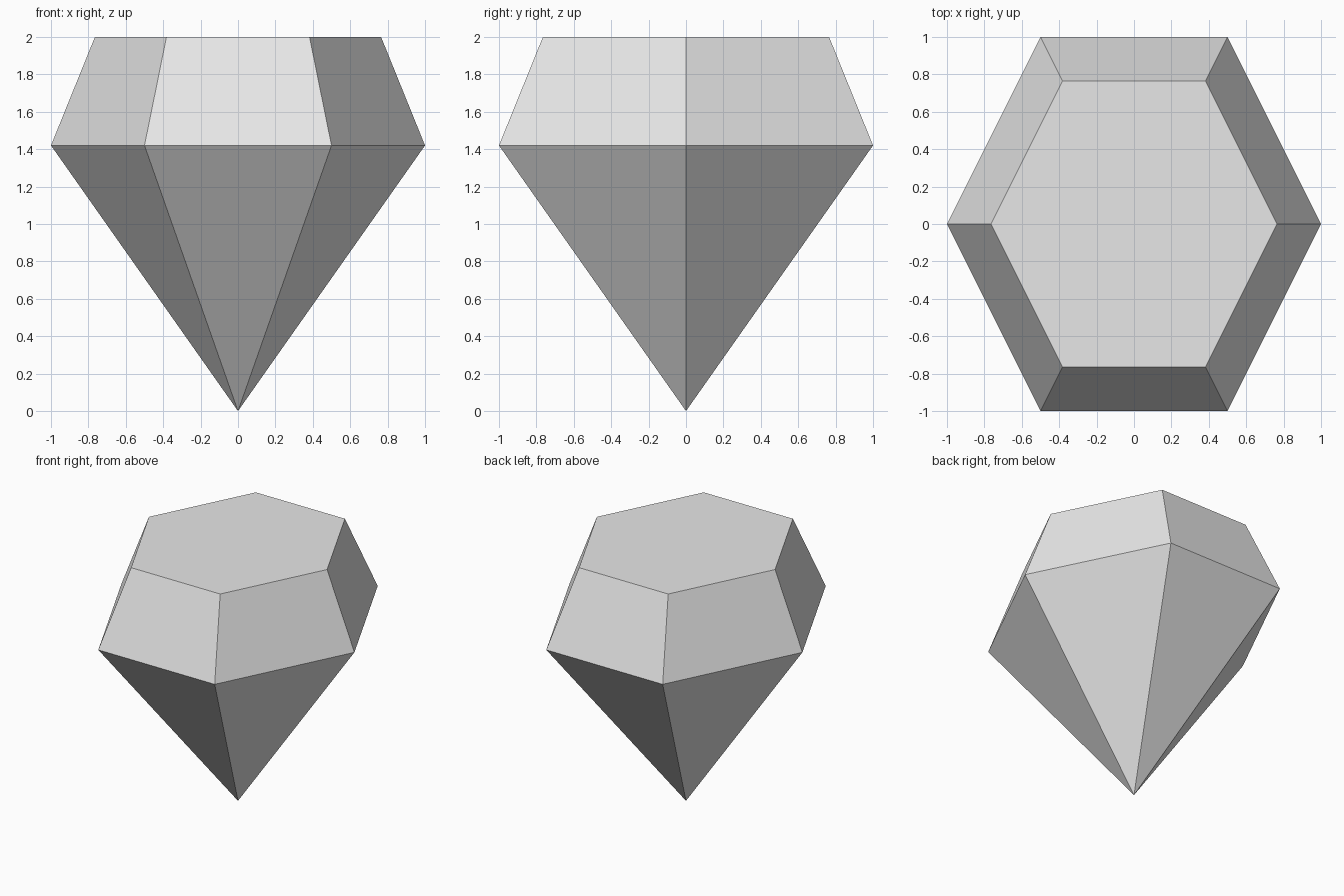
import bpy
import bmesh
from math import cos, sin, pi

cube = bpy.data.objects.get("Cube")
if cube:
    bpy.data.objects.remove(cube, do_unlink=True)

SIDES = 6
STRETCH = 1 / sin(pi / 3)   # makes the hexagon as deep as it is wide
GIRDLE_Z, TOP_Z, TABLE_R = 1.42, 2.0, 0.765

# Single grey colour
grey = bpy.data.materials.new("light grey")
grey.use_nodes = True
colour = (0.8, 0.8, 0.8, 1)
grey.diffuse_color = colour
grey.node_tree.nodes["Principled BSDF"].inputs["Base Color"].default_value = colour

bm = bmesh.new()


def ring(radius, z):
    angles = [2 * pi * i / SIDES for i in range(SIDES)]
    return [bm.verts.new((radius * cos(a), radius * sin(a) * STRETCH, z)) for a in angles]


# Bottom point, widest ring and flat top
tip = bm.verts.new((0, 0, 0))
girdle = ring(1, GIRDLE_Z)
table = ring(TABLE_R, TOP_Z)
bm.faces.new(table)
for i in range(SIDES):
    j = (i + 1) % SIDES
    bm.faces.new((girdle[i], girdle[j], table[j], table[i]))
    bm.faces.new((tip, girdle[j], girdle[i]))
bmesh.ops.recalc_face_normals(bm, faces=bm.faces)

mesh = bpy.data.meshes.new("gem")
bm.to_mesh(mesh)
bm.free()
mesh.materials.append(grey)
gem = bpy.data.objects.new("gem", mesh)
bpy.context.collection.objects.link(gem)
